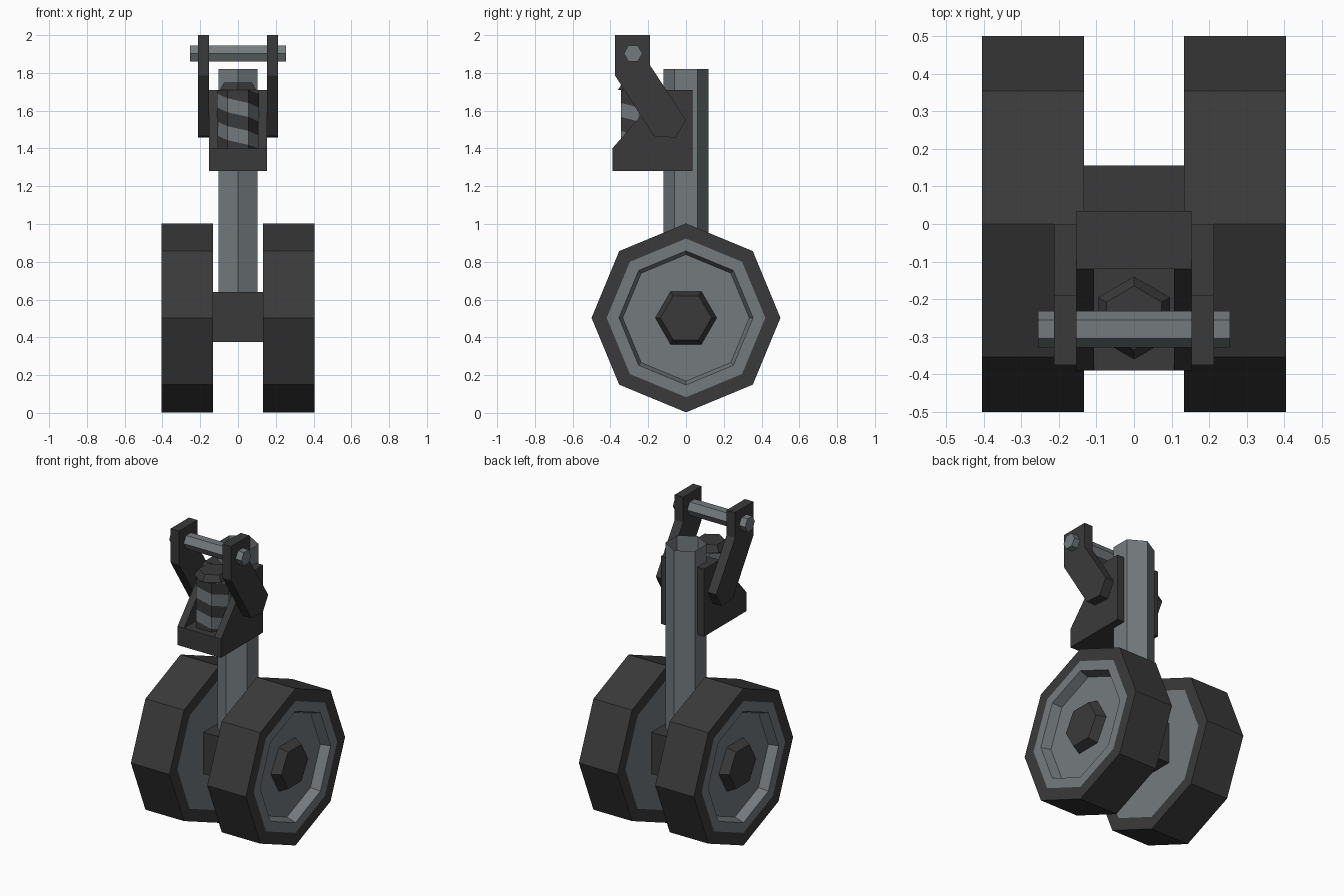
import bpy, bmesh, math

if "Cube" in bpy.data.objects:
    bpy.data.objects.remove(bpy.data.objects["Cube"])


def material(name, rgb):
    m = bpy.data.materials.new(name)
    m.diffuse_color = (*rgb, 1)
    m.use_nodes = True
    m.node_tree.nodes["Principled BSDF"].inputs["Base Color"].default_value = m.diffuse_color
    return m


DARK = material("dark_rubber", (0.042, 0.042, 0.042))
METAL = material("grey_metal", (0.175, 0.198, 0.208))


def finish(name, bm, mirror=False, recalc=True):
    bmesh.ops.remove_doubles(bm, verts=bm.verts, dist=0.0005)
    bmesh.ops.dissolve_degenerate(bm, edges=bm.edges, dist=0.0005)
    if recalc:
        bmesh.ops.recalc_face_normals(bm, faces=bm.faces)
    me = bpy.data.meshes.new(name)
    bm.to_mesh(me)
    bm.free()
    me.materials.append(DARK)
    me.materials.append(METAL)
    ob = bpy.data.objects.new(name, me)
    bpy.context.collection.objects.link(ob)
    if mirror:
        ob.modifiers.new("mirror", 'MIRROR').use_mirror_merge = False
    return ob


def lathe(name, profile, sides, axis, centre, mats, mirror=False):
    """Revolve (position, radius) points about x or z; mats = colour per segment."""
    bm = bmesh.new()
    cx, cy, cz = centre
    rings = []
    for p, r in profile:
        ring = []
        for k in range(sides):
            a = 2 * math.pi * k / sides
            u, v = r * math.cos(a), r * math.sin(a)
            co = (p, cy + u, cz + v) if axis == 'X' else (cx + v, cy + u, p)
            ring.append(bm.verts.new(co))
        rings.append(ring)
    for i, m in enumerate(mats):
        for k in range(sides):
            n = (k + 1) % sides
            a, b = rings[i], rings[i + 1]
            bm.faces.new((a[k], a[n], b[n], b[k])).material_index = m
    return finish(name, bm, mirror)


def plate(name, outline, x0, x1, mirror=False):
    """Extrude a (y, z) outline from x0 to x1."""
    bm = bmesh.new()
    f = bm.faces.new([bm.verts.new((x0, y, z)) for y, z in outline])
    ext = bmesh.ops.extrude_face_region(bm, geom=[f])['geom']
    bmesh.ops.translate(bm, vec=(x1 - x0, 0, 0),
                        verts=[v for v in ext if isinstance(v, bmesh.types.BMVert)])
    return finish(name, bm, mirror)


def rect(y0, y1, z0, z1):
    return [(y0, z0), (y1, z0), (y1, z1), (y0, z1)]


# Wheels: octagonal tyre, flat inner disc, recessed outer rim
lathe("wheel", [(0.133, 0), (0.133, 0.42), (0.133, 0.5), (0.405, 0.5), (0.405, 0.42),
                (0.405, 0.355), (0.345, 0.335), (0.345, 0)],
      8, 'X', (0, 0, 0.503), [1, 0, 0, 0, 1, 1, 1], mirror=True)
lathe("wheel_hub", [(0.34, 0), (0.34, 0.165), (0.40, 0.135), (0.40, 0)],
      6, 'X', (0, 0, 0.503), [0, 0, 0], mirror=True)

# Axle block and open-topped strut tube
plate("axle_block", rect(-0.155, 0.155, 0.375, 0.64), -0.135, 0.135)
lathe("strut", [(0.60, 0.12), (1.82, 0.12)], 6, 'Z', (0, 0, 0), [1])

# Bracket: floor, back block and two sloped cheeks
plate("bracket_floor", rect(-0.39, 0.035, 1.28, 1.40), -0.107, 0.107)
plate("bracket_back", rect(-0.12, 0.035, 1.40, 1.71), -0.107, 0.107)
plate("bracket_cheek", [(-0.39, 1.28), (0.035, 1.28), (0.035, 1.71), (-0.12, 1.71),
                        (-0.39, 1.40)], 0.107, 0.153, mirror=True)

# Cranked lever arms and the cross pin
plate("lever_arm", [(-0.375, 2.0), (-0.19, 2.0), (-0.19, 1.84), (0, 1.55), (-0.055, 1.457),
                    (-0.17, 1.465), (-0.375, 1.785)], 0.153, 0.213, mirror=True)
lathe("cross_pin", [(-0.255, 0), (-0.255, 0.049), (0.255, 0.049), (0.255, 0)],
      6, 'X', (0, -0.28, 1.903), [1, 1, 1])

# Spring: six-sided column with a helical two-colour stripe
LOW, HIGH, BAND = 1.40, 1.71, 0.074
bm = bmesh.new()
for k in range(6):
    for j in range(-5, 9):
        quad = []
        for dk, dj in ((0, 0), (1, 0), (1, 1), (0, 1)):
            a = math.radians(210 + 60 * (k + dk))
            z = 1.345 + (j + dj) * BAND - (k + dk) * BAND / 3
            quad.append((0.11 * math.cos(a - math.pi / 2), -0.25 + 0.11 * math.sin(a - math.pi / 2),
                         min(max(z, LOW), HIGH)))
        if max(q[2] for q in quad) - min(q[2] for q in quad) > 0.001:
            # start at the front left edge, running to +x
            rot = [(q[0], q[1], q[2]) for q in quad]
            bm.faces.new([bm.verts.new(q) for q in rot]).material_index = 1 if j % 2 == 0 else 0
finish("spring", bm, recalc=False)
lathe("spring_cap", [(1.71, 0.11), (1.75, 0.085), (1.75, 0)], 6, 'Z', (0, -0.25, 0), [0, 0])
